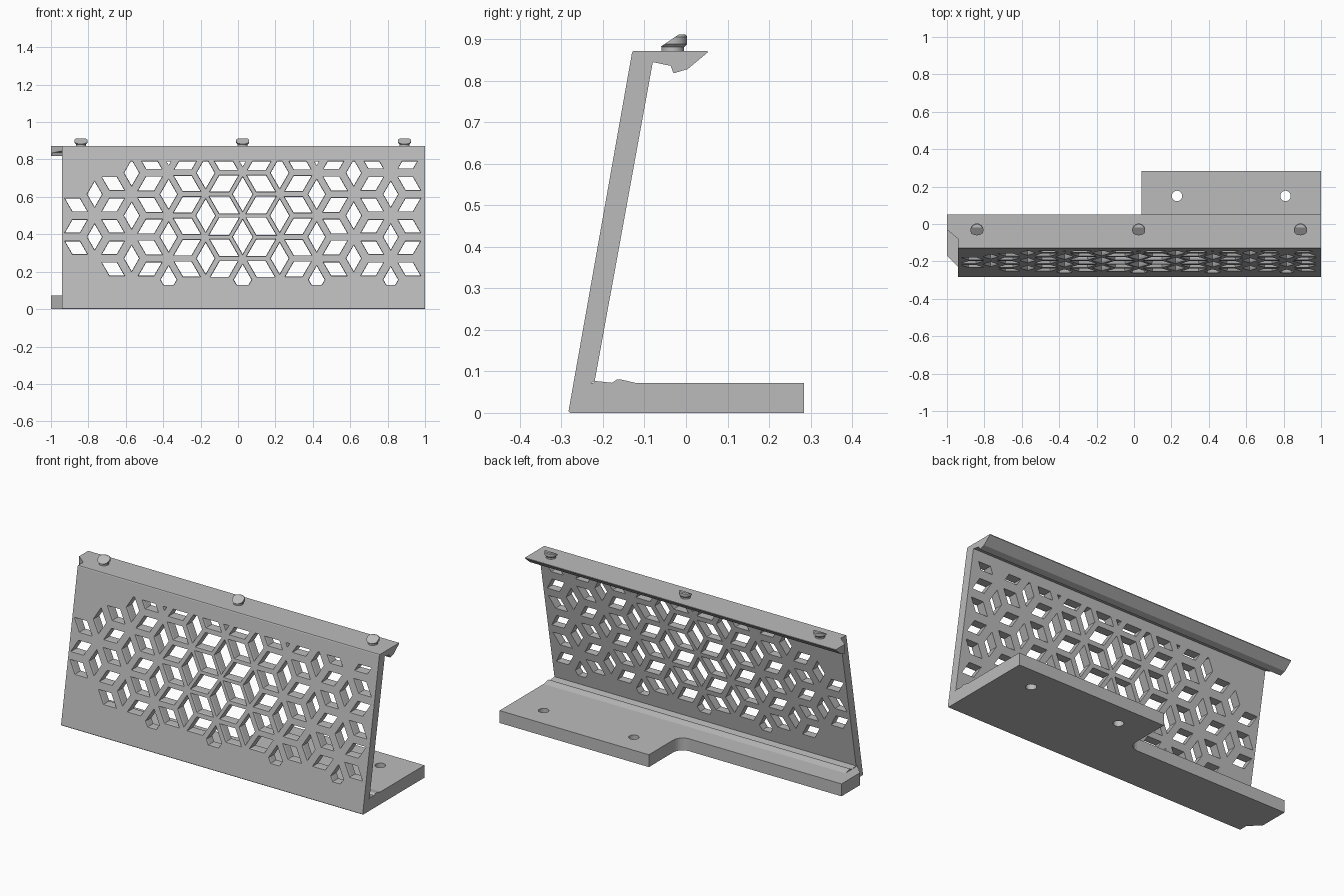
import bpy, bmesh, math
from mathutils import Vector

old = bpy.data.objects.get("Cube")
if old:
    bpy.data.objects.remove(old, do_unlink=True)

grey = bpy.data.materials.new("plain_grey")
grey.use_nodes = True
grey.diffuse_color = (0.5, 0.5, 0.5, 1)
grey.node_tree.nodes["Principled BSDF"].inputs["Base Color"].default_value = (0.5, 0.5, 0.5, 1)


def finish(name, bm):
    bmesh.ops.recalc_face_normals(bm, faces=bm.faces)
    mesh = bpy.data.meshes.new(name)
    bm.to_mesh(mesh)
    bm.free()
    mesh.materials.append(grey)
    obj = bpy.data.objects.new(name, mesh)
    bpy.context.collection.objects.link(obj)
    return obj


def loft(bm, rings):
    """Closed solid through rings of equal length."""
    loops = [[bm.verts.new(p) for p in ring] for ring in rings]
    for a, b in zip(loops, loops[1:]):
        for i in range(len(a)):
            j = (i + 1) % len(a)
            bm.faces.new((a[i], a[j], b[j], b[i]))
    bm.faces.new(loops[0])
    bm.faces.new(loops[-1])


def extrude_x(name, profile, left=lambda y: -0.94, right=1.0):
    bm = bmesh.new()
    loft(bm, [[(left(y), y, z) for y, z in profile],
              [(right, y, z) for y, z in profile]])
    return finish(name, bm)


def circle(x, y, z, r, n=24):
    return [(x + r * math.cos(math.tau * i / n), y + r * math.sin(math.tau * i / n), z)
            for i in range(n)]


def cut(obj, cutter):
    cutter.hide_render = True
    mod = obj.modifiers.new("cut", 'BOOLEAN')
    mod.operation = 'DIFFERENCE'
    mod.solver = 'EXACT'
    mod.object = cutter
    bpy.context.view_layer.objects.active = obj
    bpy.ops.object.modifier_apply(modifier=mod.name)
    bpy.data.objects.remove(cutter, do_unlink=True)


# Leaning panel
panel = extrude_x("leaning_panel", [
    (-0.283, 0.004), (-0.279, 0), (-0.235, 0), (-0.235, 0.07), (-0.22, 0.076),
    (-0.08, 0.845), (-0.08, 0.872), (-0.127, 0.872), (-0.13, 0.868)])

# Top lip, with a slanted step at the left end
extrude_x("lip_step", [(-0.08, 0.872), (-0.03, 0.872), (-0.03, 0.818),
                       (-0.037, 0.836), (-0.08, 0.845)],
          left=lambda y: -0.94 - 1.2 * (y + 0.08))
extrude_x("top_lip", [(-0.03, 0.872), (0.052, 0.872), (0.052, 0.868), (0.004, 0.828), (-0.03, 0.818)],
          left=lambda y: -1.0)

# Rhombic lattice of openings
A = 0.2285
COL = A * math.sqrt(3) / 2
CX, CZ = 0.025, 0.5


def clip(poly, inside):
    """Keep the part of a polygon where inside(p) >= 0."""
    out = []
    for p, q in zip(poly, poly[1:] + poly[:1]):
        fp, fq = inside(p), inside(q)
        if fp >= 0:
            out.append(p)
        if fp * fq < 0:
            out.append(p.lerp(q, fp / (fp - fq)))
    return out


def opening(bm, x, z, angle):
    """Rhombic cutter, flared at the front, smaller away from the middle."""
    rib = 0.009 + 0.014 * min(1, math.hypot(x - CX, z - CZ) / 0.65)
    s = 1 - rib / (A / 4)
    u = Vector((math.cos(angle), math.sin(angle)))
    v = Vector((-u.y, u.x)) / math.sqrt(3)
    c = Vector((x, z))
    poly = [c + w * (s * A / 2) for w in (u, v, -u, -v)]
    for inside in (lambda p: p.y - 0.13, lambda p: 0.79 - p.y, lambda p: 0.983 - p.x):
        poly = clip(poly, inside)
    if len(poly) < 3:
        return
    mid = sum(poly, Vector((0, 0))) / len(poly)

    def ring(offset, scale, base, slope):
        pts = [mid + (p - mid) * scale for p in poly]
        return [(p.x, base + slope * p.y + offset, p.y) for p in pts]

    loft(bm, [ring(-0.012, 1.12, -0.283, 0.1755),
              ring(0.01, 1.0, -0.283, 0.1755),
              ring(0.03, 1.0, -0.234, 0.182)])


bm = bmesh.new()
for k in range(-5, 5):
    x = CX + k * COL
    # Slanted rhombs between this column and the next
    rows = {-5: range(-2, 1), -4: range(-3, 2)}.get(k, range(-3, 3))
    for n in rows:
        sign = 1 if (k + n) % 2 == 0 else -1
        opening(bm, x + COL / 2, CZ + A / 4 + n * A / 2, sign * math.pi / 6)
    # Upright rhombs on this column
    if k % 2:
        centres = [] if k == -5 else [-1, 0, 1]
    else:
        centres = {-4: [-0.5, 0.5], 4: [-1.5, -0.5, 0.5]}.get(k, [-1.5, -0.5, 0.5, 1.5])
    for m in centres:
        opening(bm, x, CZ + m * A, math.pi / 2)
cut(panel, finish("lattice_cutter", bm))

# Base plate with a filleted step
fillet = [(-0.02 + 0.06 * math.cos(t), 0.06 + 0.06 * math.sin(t))
          for t in [-math.pi / 2 * i / 6 for i in range(7)]]
outline = [(1, -0.235), (1, 0.284), (0.04, 0.284)] + fillet + \
          [(-1, 0), (-1, -0.17), (-0.94, -0.23), (-0.94, -0.235)]
bm = bmesh.new()
loft(bm, [[(x, y, z) for x, y in outline] for z in (0, 0.072)])
base = finish("base_plate", bm)

# Screw holes
bm = bmesh.new()
for x in (0.23, 0.81):
    loft(bm, [circle(x, 0.15, z, 0.028) for z in (-0.05, 0.15)])
cut(base, finish("screw_hole_cutter", bm))

# Low ridge behind the panel
extrude_x("base_ridge", [(-0.23, 0.06), (-0.22, 0.077), (-0.178, 0.0725), (-0.167, 0.08),
                         (-0.155, 0.08), (-0.12, 0.072), (-0.12, 0.06)])

# Wedge-topped snap pegs
for name, x in (("right_peg", -0.84), ("middle_peg", 0.025), ("left_peg", 0.89)):
    bm = bmesh.new()
    loft(bm, [circle(x, -0.032, z, r) for z, r in
              ((0.865, 0.027), (0.881, 0.027), (0.889, 0.035), (0.906, 0.035), (0.911, 0.031))])
    cutres = bmesh.ops.bisect_plane(
        bm, geom=bm.verts[:] + bm.edges[:] + bm.faces[:], plane_co=(x, -0.018, 0.911),
        plane_no=(0, -0.035, 0.052), clear_outer=True)
    rim = [e for e in cutres["geom_cut"] if isinstance(e, bmesh.types.BMEdge)]
    bmesh.ops.contextual_create(bm, geom=rim)
    peg = finish(name, bm)
    bpy.ops.object.select_all(action='DESELECT')
    peg.select_set(True)
    bpy.context.view_layer.objects.active = peg
    bpy.ops.object.shade_smooth_by_angle(angle=math.radians(30))
